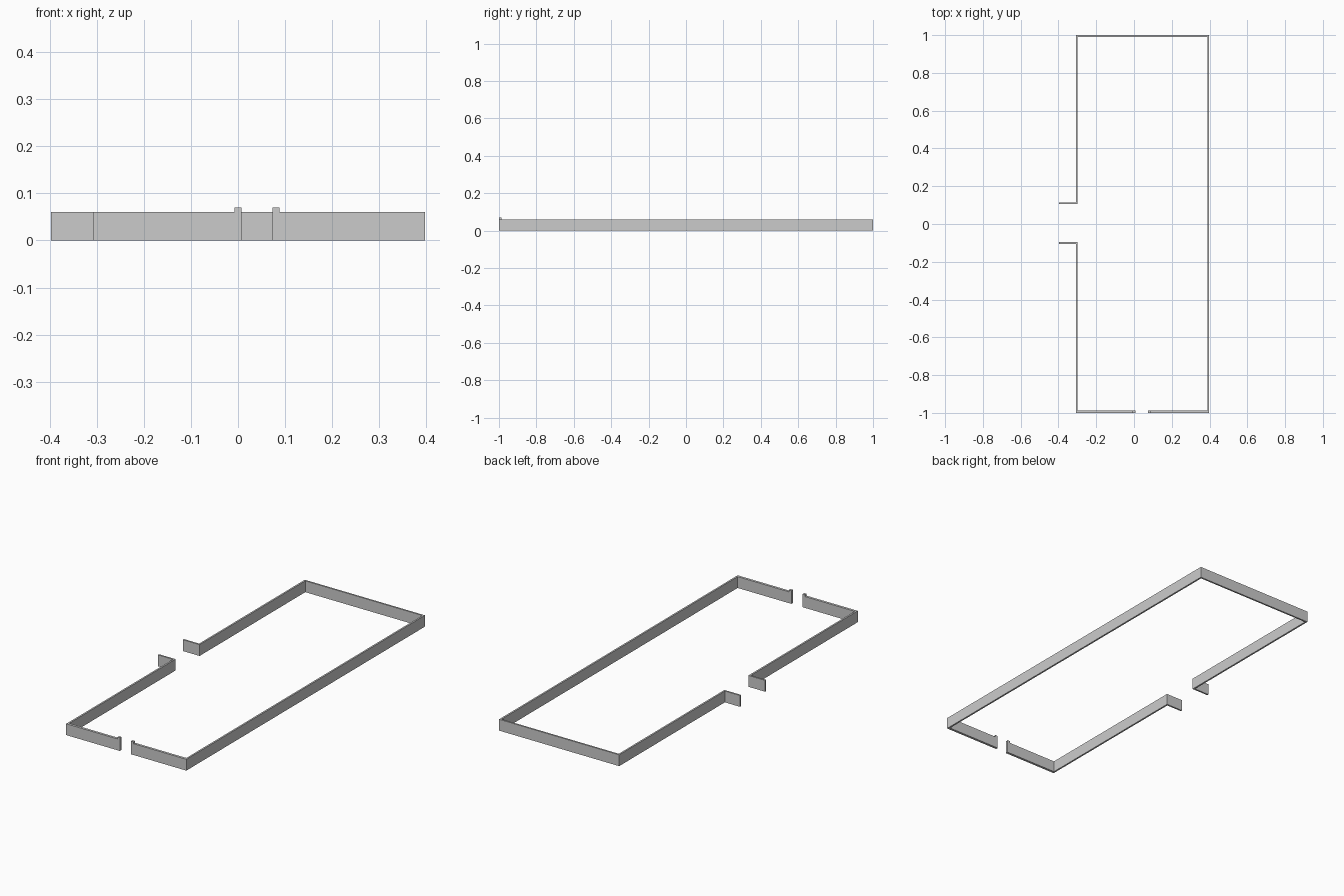
import bpy

cube = bpy.data.objects.get("Cube")
if cube:
    bpy.data.objects.remove(cube, do_unlink=True)

# Single plain grey for everything
grey = bpy.data.materials.new("wall grey")
grey.use_nodes = True
colour = (0.6, 0.6, 0.6, 1)
grey.diffuse_color = colour
grey.node_tree.nodes["Principled BSDF"].inputs["Base Color"].default_value = colour


def box(name, x0, x1, y0, y1, height):
    """Box standing on the ground between the given limits."""
    bpy.ops.mesh.primitive_cube_add(size=1)
    ob = bpy.context.object
    ob.name = ob.data.name = name
    size = (x1 - x0, y1 - y0, height)
    centre = ((x0 + x1) / 2, (y0 + y1) / 2, height / 2)
    for v in ob.data.vertices:
        v.co = [c * s + m for c, s, m in zip(v.co, size, centre)]
    ob.data.materials.append(grey)
    return ob


H, POST_H = 0.06, 0.07      # wall and gate post heights
T = 0.009                   # wall thickness
W, L = 0.397, 1.0           # half extents
SIDE = -0.308               # outer face of the gated side wall
GATE = 0.105                # half width of the side gate
FRONT_T = 0.013             # front wall thickness
POSTS = ((-0.007, 0.007), (0.073, 0.088))

# Long unbroken walls
box("left_wall", W - T, W, -L, L, H)
box("back_wall", SIDE + T, W - T, L - T, L, H)

# Side wall, split by a gate whose returns point outwards
box("right_wall_back", SIDE, SIDE + T, GATE, L, H)
box("right_wall_front", SIDE, SIDE + T, -L, -GATE + T, H)
box("gate_return_back", -W, SIDE, GATE, GATE + T, H)
box("gate_return_front", -W, SIDE, -GATE, -GATE + T, H)

# Front wall in two runs, each ending in a taller post
box("front_wall_right", SIDE + T, POSTS[0][0], -L, -L + FRONT_T, H)
box("front_wall_left", POSTS[1][1], W - T, -L, -L + FRONT_T, H)
for side, (x0, x1) in zip(("right", "left"), POSTS):
    box("front_post_" + side, x0, x1, -L, -L + FRONT_T, POST_H)
